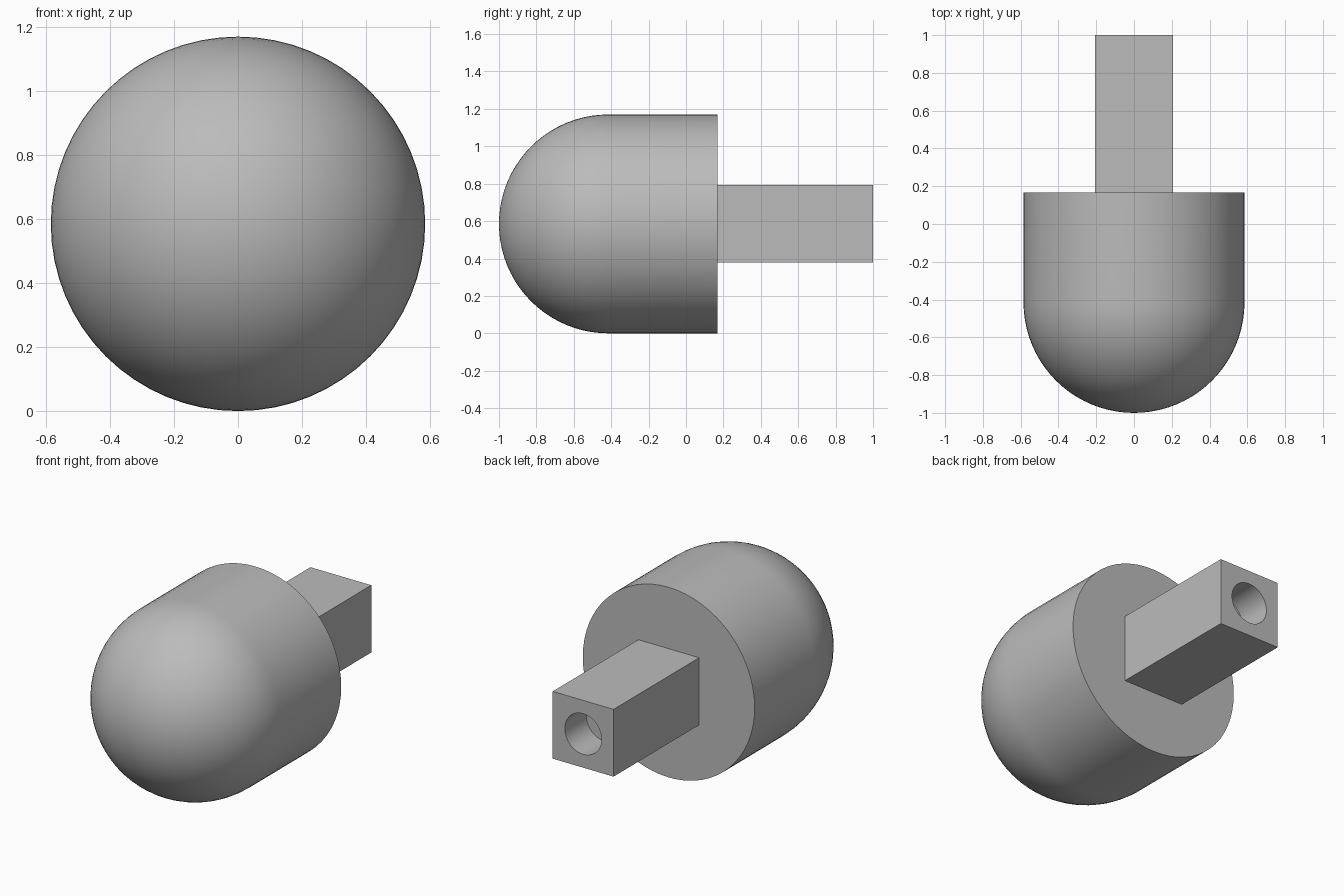
import bpy, bmesh, math
from mathutils import Matrix, Vector

old = bpy.data.objects.get("Cube")
if old:
    bpy.data.objects.remove(old, do_unlink=True)

RADIUS = 0.585        # body radius, also its centre height
DOME_Y = -0.415       # centre of the rounded front
BACK_Y = 0.168        # flat rear of the body
PEG_HALF = 0.207
HOLE_R, HOLE_DEPTH = 0.125, 0.21
SEGMENTS = 64

grey = bpy.data.materials.new("plain grey")
grey.use_nodes = True
colour = (0.5, 0.5, 0.5, 1)
grey.diffuse_color = colour
grey.node_tree.nodes["Principled BSDF"].inputs["Base Color"].default_value = colour


def make_object(name, bm):
    bmesh.ops.recalc_face_normals(bm, faces=bm.faces)
    mesh = bpy.data.meshes.new(name)
    bm.to_mesh(mesh)
    bm.free()
    obj = bpy.data.objects.new(name, mesh)
    bpy.context.collection.objects.link(obj)
    mesh.materials.append(grey)
    return obj


def smooth(obj):
    bpy.ops.object.select_all(action='DESELECT')
    obj.select_set(True)
    bpy.context.view_layer.objects.active = obj
    bpy.ops.object.shade_smooth_by_angle(angle=math.radians(35))


# Body: quarter-circle nose, straight side and flat back, turned about the y axis
steps = 20
profile = [(RADIUS * math.sin(a), DOME_Y - RADIUS * math.cos(a))
           for a in (i * math.pi / 2 / steps for i in range(steps + 1))]
profile += [(RADIUS, BACK_Y), (0, BACK_Y)]
bm = bmesh.new()
verts = [bm.verts.new((r, y, RADIUS)) for r, y in profile]
edges = [bm.edges.new(pair) for pair in zip(verts, verts[1:])]
bmesh.ops.spin(bm, geom=verts + edges, cent=(0, 0, RADIUS), axis=(0, 1, 0),
               angle=math.tau, steps=SEGMENTS, use_duplicate=False)
bmesh.ops.remove_doubles(bm, verts=bm.verts, dist=0.0005)
body = make_object("rounded_body", bm)
smooth(body)

# Square peg at the rear
bm = bmesh.new()
length = 1 - BACK_Y
bmesh.ops.create_cube(bm, size=1, matrix=Matrix.Translation((0, BACK_Y + length / 2, RADIUS))
                      @ Matrix.Diagonal(Vector((2 * PEG_HALF, length, 2 * PEG_HALF, 1))))
peg = make_object("square_peg", bm)

# Blind round hole in the end of the peg
bm = bmesh.new()
bmesh.ops.create_cone(bm, cap_ends=True, segments=48, radius1=HOLE_R, radius2=HOLE_R,
                      depth=2 * HOLE_DEPTH,
                      matrix=Matrix.Translation((0, 1, RADIUS)) @ Matrix.Rotation(math.pi / 2, 4, 'X'))
cutter = make_object("hole_cutter", bm)
cutter.hide_render = True
cut = peg.modifiers.new("hole", 'BOOLEAN')
cut.operation = 'DIFFERENCE'
cut.solver = 'EXACT'
cut.object = cutter
bpy.context.view_layer.objects.active = peg
bpy.ops.object.modifier_apply(modifier=cut.name)
bpy.data.objects.remove(cutter, do_unlink=True)
smooth(peg)
